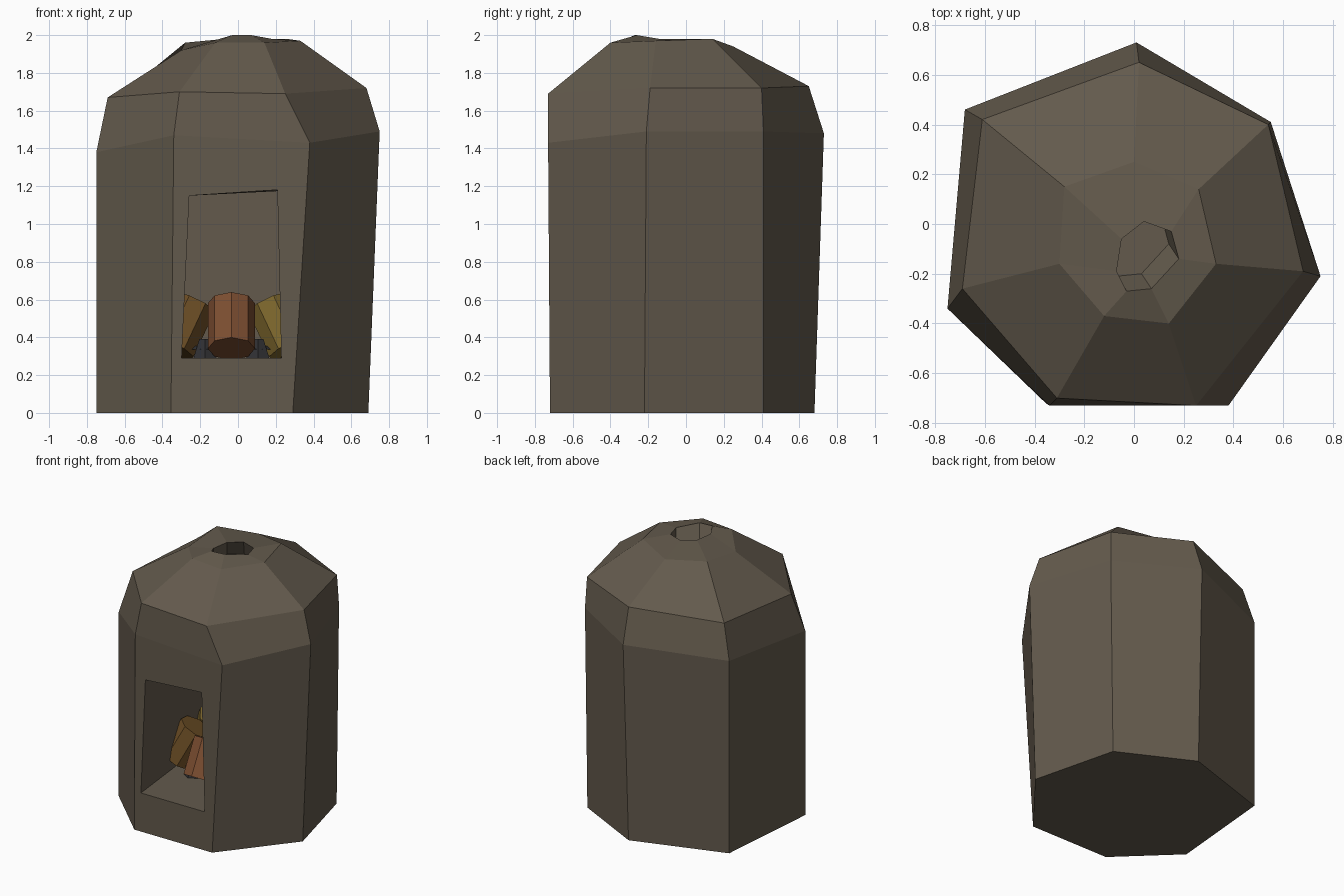
import bpy, bmesh, math
from mathutils import Vector, Matrix

if "Cube" in bpy.data.objects:
    bpy.data.objects.remove(bpy.data.objects["Cube"])


def material(name, rgb):
    m = bpy.data.materials.new(name)
    m.diffuse_color = (*rgb, 1)
    m.use_nodes = True
    m.node_tree.nodes["Principled BSDF"].inputs["Base Color"].default_value = m.diffuse_color
    return m


STONE = material("stone", (0.125, 0.102, 0.073))
RUST = material("rust_bark", (0.20, 0.075, 0.03))
BROWN = material("brown_bark", (0.15, 0.075, 0.018))
YELLOW = material("yellow_bark", (0.20, 0.13, 0.025))
COAL = material("coal", (0.03, 0.03, 0.033))


def make_object(name, bm, mat):
    bmesh.ops.recalc_face_normals(bm, faces=bm.faces)
    mesh = bpy.data.meshes.new(name)
    bm.to_mesh(mesh)
    bm.free()
    ob = bpy.data.objects.new(name, mesh)
    bpy.context.collection.objects.link(ob)
    mesh.materials.append(mat)
    return ob


def loft(name, rings, mat):
    """Closed solid skinned through rings of equal point count."""
    bm = bmesh.new()
    loops = [[bm.verts.new(p) for p in ring] for ring in rings]
    n = len(loops[0])
    for a, b in zip(loops, loops[1:]):
        for i in range(n):
            j = (i + 1) % n
            bm.faces.new((a[i], a[j], b[j], b[i]))
    bm.faces.new(loops[0])
    bm.faces.new(loops[-1])
    return make_object(name, bm, mat)


# Seven-sided stone body, rounded roof and sunken smoke hole
base = [(-.75, -.34, 0), (-.355, -.72, 0), (.29, -.72, 0), (.69, -.22, 0),
        (.53, .41, 0), (0, .68, 0), (-.68, .46, 0)]
wall = [(-.75, -.34, 1.38), (-.34, -.73, 1.47), (.38, -.73, 1.43), (.75, -.21, 1.49),
        (.55, .41, 1.49), (.01, .73, 1.48), (-.68, .46, 1.44)]
shoulder = [(-.69, -.26, 1.67), (-.31, -.70, 1.70), (.25, -.73, 1.69), (.68, -.19, 1.72),
            (.54, .40, 1.72), (.02, .65, 1.73), (-.61, .42, 1.69)]
roof = [(-.30, -.16, 1.92), (-.12, -.37, 1.96), (.14, -.40, 1.96), (.33, -.16, 1.97),
        (.26, .14, 1.98), (0, .25, 1.94), (-.28, .15, 1.96)]
rim = [(-.07, -.19, 1.98), (-.03, -.27, 2.0), (.07, -.26, 2.0), (.18, -.14, 1.98),
       (.15, -.03, 1.98), (.04, .01, 1.98), (-.05, -.06, 1.98)]
pit = [(x - .04, y + .06, 1.86) for x, y, z in rim]
body = loft("stone_body", [base, wall, shoulder, roof, rim, pit], STONE)

# Firebox opening, widening toward the back
mouth = [(-.29, -.80, .29), (.22, -.80, .29), (.20, -.80, 1.18), (-.25, -.80, 1.15)]
back = [(-.41, .30, .29), (.35, .30, .29), (.33, .30, 1.18), (-.37, .30, 1.15)]
cutter = loft("firebox_cutter", [mouth, back], STONE)
cutter.hide_render = True
mod = body.modifiers.new("firebox", 'BOOLEAN')
mod.operation, mod.solver, mod.object = 'DIFFERENCE', 'EXACT', cutter
bpy.context.view_layer.objects.active = body
bpy.ops.object.modifier_apply(modifier=mod.name)
bpy.data.objects.remove(cutter)


def prism(name, p, q, r1, r2, sides, mat):
    """Faceted rod from p to q."""
    p, q = Vector(p), Vector(q)
    bm = bmesh.new()
    rot = (q - p).to_track_quat('Z', 'Y').to_matrix().to_4x4()
    bmesh.ops.create_cone(bm, cap_ends=True, segments=sides, radius1=r1, radius2=r2,
                          depth=(q - p).length,
                          matrix=Matrix.Translation((p + q) / 2) @ rot)
    return make_object(name, bm, mat)


# Ring of logs leaning inward
cx, cy = -.035, -.03
barks = [RUST, YELLOW, BROWN, RUST, YELLOW, BROWN]
for i, bark in enumerate(barks):
    a = math.radians(270 + 60 * i)
    d = Vector((math.cos(a), math.sin(a), 0))
    c = Vector((cx, cy, 0))
    prism(f"log_{i + 1}", c + d * .36 + Vector((0, 0, .34)),
          c + d * .23 + Vector((0, 0, .58)), .125, .125, 8, bark)

# Ash bed and coal lumps
prism("ash_bed", (cx, cy, .335), (cx, cy, .355), .33, .30, 12, COAL)
for i in range(6):
    a = math.radians(300 + 60 * i)
    x, y = cx + .28 * math.cos(a), cy + .28 * math.sin(a)
    prism(f"coal_{i + 1}", (x, y, .29), (x, y, .39), .07, .035, 6, COAL)
